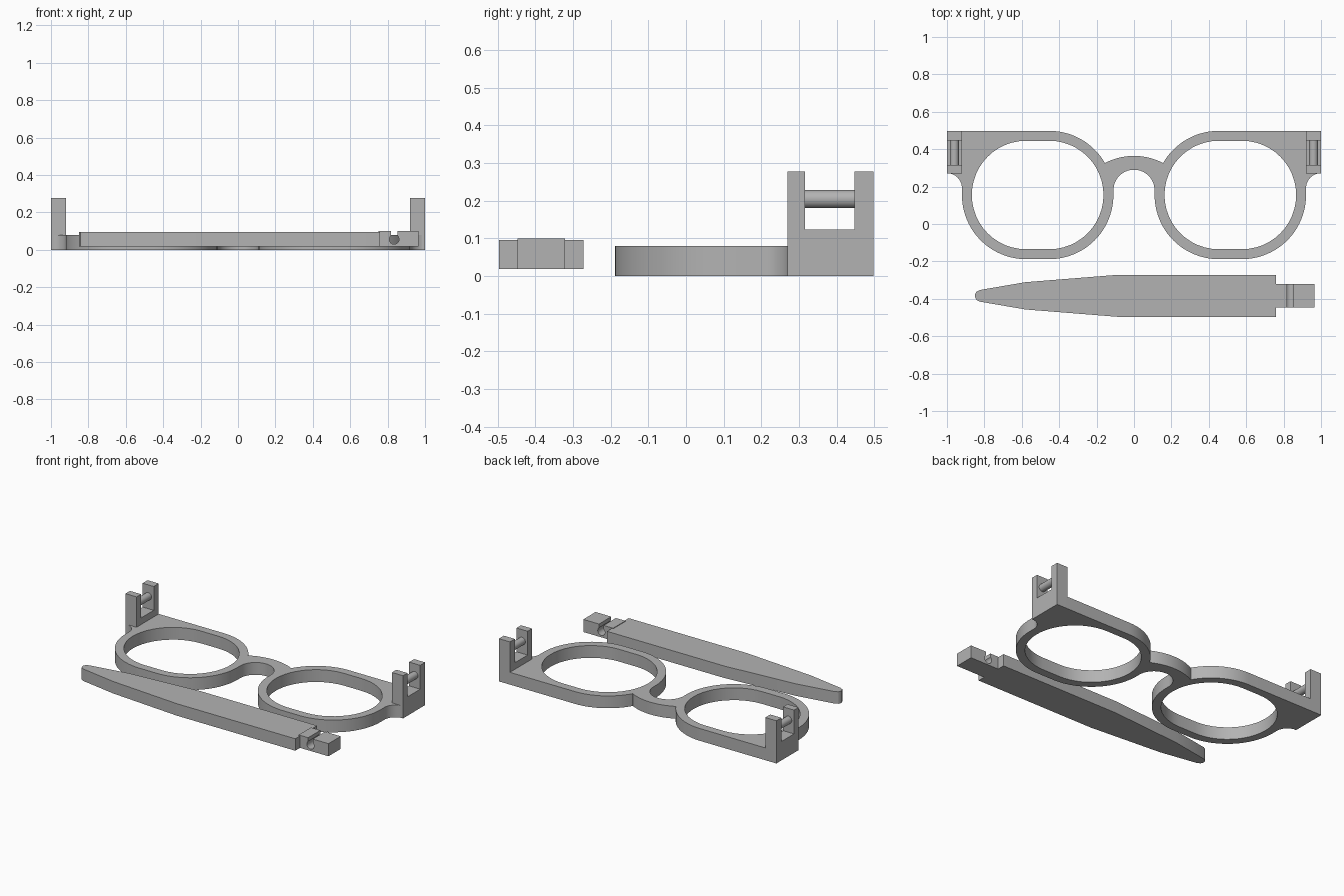
import bpy
from math import sin, cos, radians

cube = bpy.data.objects.get("Cube")
if cube:
    bpy.data.objects.remove(cube)

grey = bpy.data.materials.new("plain grey")
grey.use_nodes = True
colour = (0.45, 0.45, 0.45, 1)
grey.diffuse_color = colour
grey.node_tree.nodes["Principled BSDF"].inputs["Base Color"].default_value = colour


def arc(cx, cy, r, start, end, steps=24):
    angles = [radians(start + (end - start) * i / steps) for i in range(steps + 1)]
    return [(cx + r * cos(a), cy + r * sin(a)) for a in angles]


def flip(points):
    return [(-x, y) for x, y in reversed(points)]


def finish(obj):
    obj.data.materials.clear()
    obj.data.materials.append(grey)
    for o in bpy.context.selected_objects:
        o.select_set(False)
    obj.select_set(True)
    bpy.context.view_layer.objects.active = obj
    bpy.ops.object.shade_smooth_by_angle(angle=radians(25))
    return obj


def plate(name, loops, depth, location, rotation=(0, 0, 0)):
    """Extrude flat outlines (the inner loops become holes), centred on location."""
    curve = bpy.data.curves.new(name, "CURVE")
    curve.dimensions = "2D"
    curve.fill_mode = "BOTH"
    curve.extrude = depth / 2
    for loop in loops:
        spline = curve.splines.new("POLY")
        spline.points.add(len(loop) - 1)
        for p, (x, y) in zip(spline.points, loop):
            p.co = (x, y, 0, 1)
        spline.use_cyclic_u = True
    obj = bpy.data.objects.new(name, curve)
    bpy.context.collection.objects.link(obj)
    obj.location = location
    obj.rotation_euler = rotation
    for o in bpy.context.selected_objects:
        o.select_set(False)
    obj.select_set(True)
    bpy.context.view_layer.objects.active = obj
    bpy.ops.object.convert(target="MESH")
    obj = bpy.context.object
    obj.name = name
    return finish(obj)


# Front frame: half outline from under the bridge round the rim to its top
IN_X, OUT_X, LENS_Y = 0.453, 0.577, 0.155
half = (arc(0, 0.18, 0.11, 90, 0)
        + arc(IN_X, LENS_Y, 0.343, 180, 270)
        + arc(OUT_X, LENS_Y, 0.343, 270, 360)
        + arc(1.0, 0.192, 0.08, 180, 90, 12)
        + [(1.0, 0.498)]
        + arc(IN_X, LENS_Y, 0.343, 90, 150)
        + arc(0, 0.029, 0.335, 62.5, 90, 12))
outline = half[1:] + flip(half)[1:]
lens = arc(IN_X, LENS_Y, 0.29, 90, 270) + arc(OUT_X, LENS_Y, 0.29, 270, 450)
plate("frame", [outline, lens, flip(lens)], 0.08, (0, 0, 0.04))

# Hinges: U-shaped bracket with a cross pin on each side
bracket = [(0.27, 0), (0.498, 0), (0.498, 0.278), (0.447, 0.278),
           (0.447, 0.123), (0.316, 0.123), (0.316, 0.278), (0.27, 0.278)]
for side, s in (("left", 1), ("right", -1)):
    plate(side + "_hinge_bracket", [bracket], 0.08, (s * 0.96, 0, 0),
          (radians(90), 0, radians(90)))
    bpy.ops.mesh.primitive_cylinder_add(vertices=32, radius=0.024, depth=0.15,
                                        location=(s * 0.96, 0.382, 0.204),
                                        rotation=(radians(90), 0, 0))
    pin = bpy.context.object
    pin.name = side + "_hinge_pin"
    finish(pin)

# Temple arm lying in front of the frame
edge = [(0.76, 0.112), (-0.09, 0.112), (-0.58, 0.073), (-0.825, 0.031),
        (-0.843, 0.021), (-0.85, 0.007)]
arm = edge + [(x, -y) for x, y in reversed(edge)]
plate("temple_arm", [arm], 0.078, (0, -0.384, 0.057))

# Snap-on clip at the end of the arm, with an open round socket
socket = arc(0.835, 0.056, 0.026, 130, 410)
clip = ([(0.75, 0.018), (0.75, 0.1), (socket[0][0], 0.1)] + socket
        + [(socket[-1][0], 0.1), (0.965, 0.1), (0.965, 0.018)])
plate("arm_clip", [clip], 0.126, (0, -0.384, 0), (radians(90), 0, 0))
